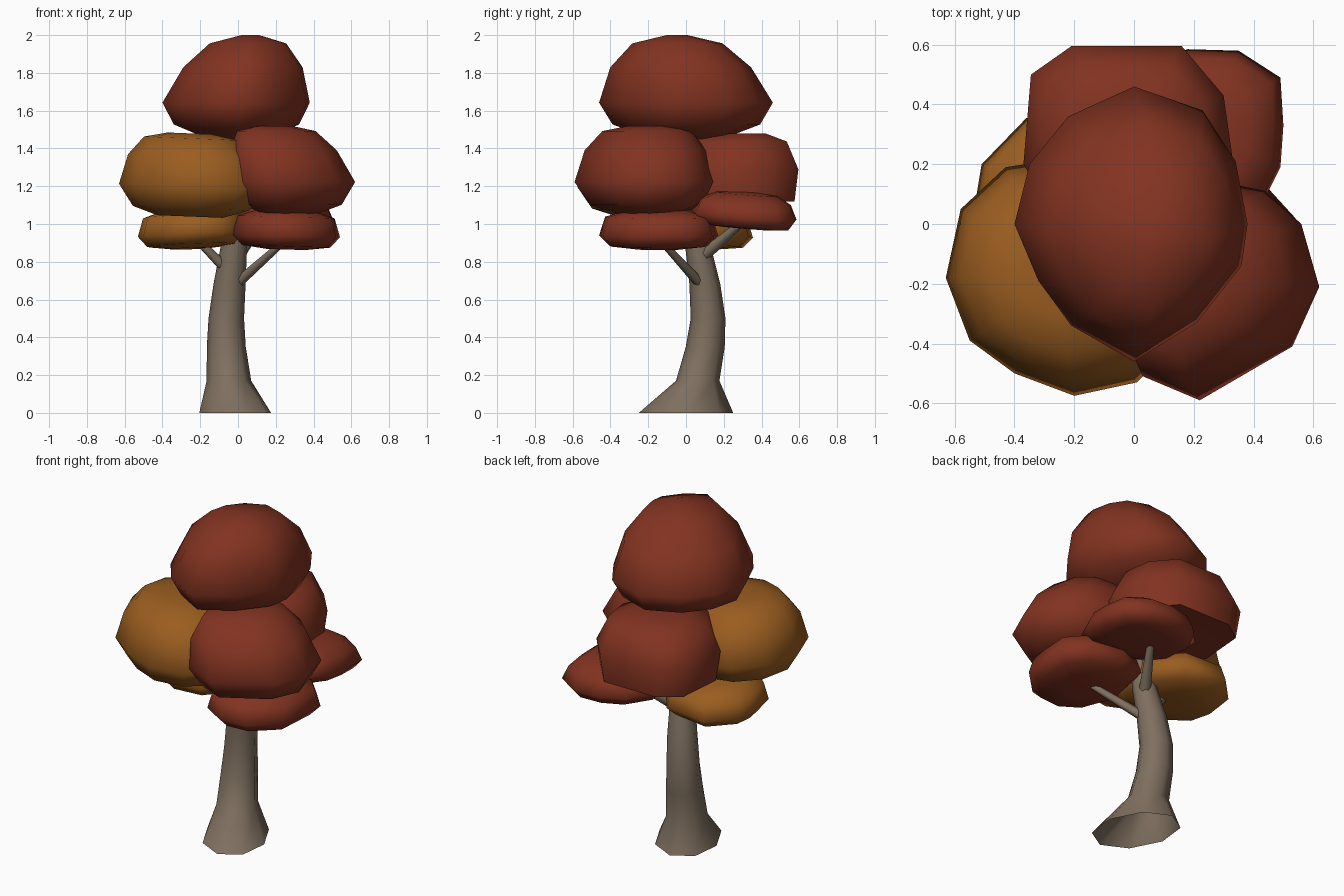
import bpy, bmesh, math
from mathutils import Vector

cube = bpy.data.objects.get("Cube")
if cube:
    bpy.data.objects.remove(cube, do_unlink=True)


def material(name, rgb):
    m = bpy.data.materials.new(name)
    m.use_nodes = True
    m.diffuse_color = (*rgb, 1)
    m.node_tree.nodes["Principled BSDF"].inputs["Base Color"].default_value = (*rgb, 1)
    return m


RED = material("russet leaves", (0.225, 0.033, 0.015))
AMBER = material("amber leaves", (0.325, 0.109, 0.014))
BARK = material("grey brown bark", (0.21, 0.16, 0.115))


def finish(name, bm, mat, angle):
    mesh = bpy.data.meshes.new(name)
    bm.to_mesh(mesh)
    bm.free()
    mesh.materials.append(mat)
    ob = bpy.data.objects.new(name, mesh)
    bpy.context.collection.objects.link(ob)
    bpy.ops.object.select_all(action="DESELECT")
    ob.select_set(True)
    bpy.context.view_layer.objects.active = ob
    bpy.ops.object.shade_smooth_by_angle(angle=math.radians(angle))


def skin(rings, open_base=False):
    """Bridge rings of points upwards, closing the ends with fans."""
    bm = bmesh.new()
    loops = [[bm.verts.new(p) for p in ring] for ring in rings]
    n = len(loops[0])
    for a, b in zip(loops, loops[1:]):
        for i in range(n):
            j = (i + 1) % n
            bm.faces.new((a[i], a[j], b[j], b[i]))
    for loop in ([] if open_base else [loops[0][::-1]]) + [loops[-1]]:
        hub = bm.verts.new(sum((v.co for v in loop), Vector()) / n)
        for i in range(n):
            bm.faces.new((loop[i], loop[(i + 1) % n], hub))
    return bm


# Leaf mass profiles: (share of outline, share of height) from underside to top
DOME = [(0.4, 0), (0.85, 0.14), (1, 0.35), (0.81, 0.69), (0.52, 0.92), (0.12, 1)]
ROUND = [(0.45, 0), (0.8, 0.1), (1, 0.36), (0.87, 0.72), (0.64, 0.94), (0.3, 1)]
BOXY = [(0.6, 0.04), (0.93, 0), (1, 0.47), (0.79, 0.88), (0.4, 1)]
FLAT = [(0.35, 0), (0.82, 0.08), (1, 0.35), (0.9, 0.82), (0.5, 1)]
WEDGE = [(0.5, 0), (0.84, 0.04), (1, 0.33), (0.88, 0.72), (0.6, 0.94), (0.25, 1)]


def clump(name, mat, z0, z1, profile, outline, skew=(0, 0), lean=(0, 0)):
    """Leaf mass: an anticlockwise plan outline scaled along a profile.
    Skew slides the crown sideways, lean tilts the mass."""
    plan = [Vector(p) for p in outline]
    mid = sum(plan, Vector((0, 0))) / len(plan)
    rim = max(profile)[1]
    rings = []
    for share, h in profile:
        shift = Vector(skew) * max(0, h - rim)
        ring = []
        for p in plan:
            arm = (p - mid) * share
            q = mid + arm + shift
            ring.append(Vector((q.x, q.y, z0 + h * (z1 - z0) + arm.dot(Vector(lean)))))
        rings.append(ring)
    finish(name, skin(rings), mat, 72)


# Upper leaf masses
clump("top_crown", RED, 1.45, 2.0, DOME,
      [(.38, 0), (.34, .21), (.23, .38), (0, .46), (-.22, .36), (-.35, .2),
       (-.4, 0), (-.32, -.19), (-.21, -.34), (0, -.46), (.21, -.33), (.36, -.14)], (0.1, -0.09))
clump("front_left_clump", RED, 1.055, 1.52, ROUND,
      [(.62, -.21), (.56, 0), (.44, .11), (.25, .15), (.05, .1), (-.03, -.12),
       (-.03, -.33), (.03, -.51), (.22, -.59), (.53, -.41)], (-0.14, 0))
clump("front_right_clump", AMBER, 1.04, 1.48, ROUND,
      [(.14, -.4), (.14, -.1), (-.08, .15), (-.3, .21), (-.43, .19), (-.58, .05),
       (-.63, -.18), (-.55, -.39), (-.4, -.5), (-.2, -.575), (.01, -.53)], lean=(-0.04, 0))
clump("back_clump", RED, 1.12, 1.48, BOXY,
      [(.33, .22), (.3, .43), (.16, .595), (-.21, .595), (-.345, .5), (-.37, .2),
       (-.2, -.06), (.2, -.06)])

# Lower leaf masses
clump("lower_left_clump", RED, 0.865, 1.075, FLAT,
      [(.54, .02), (.43, .14), (.2, .17), (.02, .09), (-.03, -.15), (.06, -.38),
       (.2, -.46), (.36, -.44), (.52, -.28)], lean=(-0.03, 0))
clump("lower_right_clump", AMBER, 0.87, 1.075, FLAT,
      [(.03, -.1), (.03, .15), (-.1, .33), (-.36, .355), (-.51, .2), (-.53, .08),
       (-.5, -.08), (-.3, -.25), (-.08, -.24)], lean=(0.03, -0.04))
clump("lower_back_clump", RED, 0.978, 1.17, WEDGE,
      [(.49, .19), (.5, .33), (.49, .49), (.35, .58), (.18, .585), (.03, .54),
       (-.1, .4), (-.1, .15), (.1, .02), (.42, .05)], lean=(-0.04, -0.08))


def circle(n, w, d, shear=0):
    turns = [math.tau * i / n for i in range(n)]
    return [Vector((w * math.cos(a) + shear * d * math.sin(a), d * math.sin(a), 0)) for a in turns]


# Trunk: centre x, centre y, height, half width, half depth, sideways shear
trunk = [(-0.015, 0.0, 0, 0.19, 0.25, -0.2), (-0.048, 0.062, 0.17, 0.118, 0.115, 0),
         (-0.062, 0.102, 0.35, 0.103, 0.103, 0), (-0.062, 0.117, 0.5, 0.094, 0.092, 0),
         (-0.045, 0.1, 0.68, 0.085, 0.082, 0), (-0.022, 0.064, 0.88, 0.07, 0.068, 0),
         (-0.01, 0.035, 1.04, 0.05, 0.05, 0)]
rings = [[Vector((x, y, z)) + p for p in circle(8, w, d, s)] for x, y, z, w, d, s in trunk]
finish("trunk", skin(rings, open_base=True), BARK, 60)


def branch(name, start, end, r0, r1):
    start, end = Vector(start), Vector(end)
    quat = (end - start).to_track_quat("Z", "Y")
    rings = [[p + quat @ c for c in circle(6, r, r)] for p, r in ((start, r0), (end, r1))]
    finish(name, skin(rings), BARK, 65)


# Branches reaching into the lower leaves
branch("left_branch", (0.0, 0.07, 0.69), (0.27, -0.15, 0.93), 0.028, 0.016)
branch("right_branch", (-0.06, 0.07, 0.76), (-0.25, 0.0, 0.95), 0.03, 0.018)
branch("back_branch", (0.0, 0.09, 0.83), (0.13, 0.30, 1.01), 0.034, 0.02)
